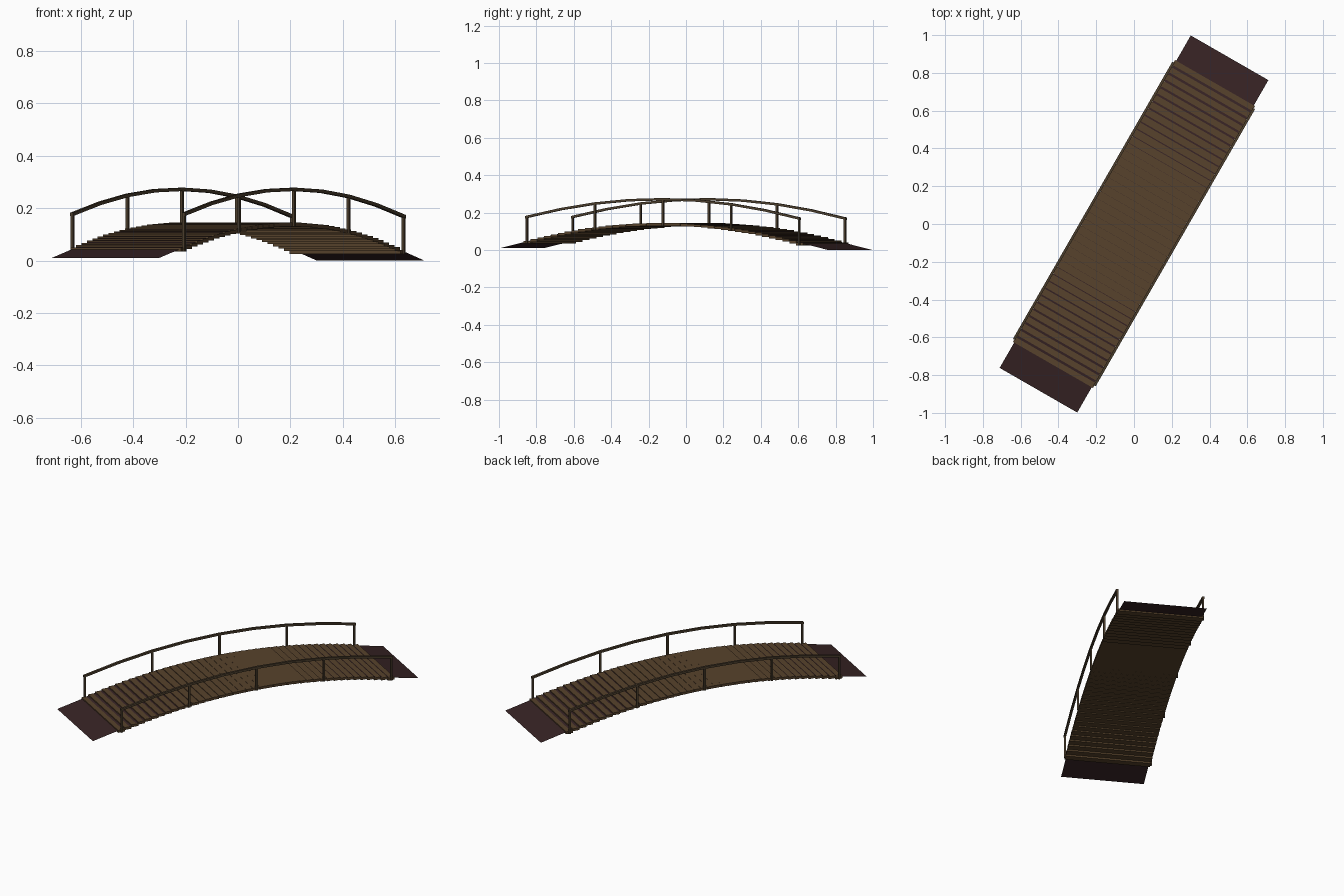
import bpy
import bmesh
from math import radians
from mathutils import Matrix, Vector

cube = bpy.data.objects.get("Cube")
if cube:
    bpy.data.objects.remove(cube)

SPAN = 0.84          # half length between the end posts
END = 1.015          # half length including the ramps
PITCH = 0.042        # plank spacing
PLANK = 0.015        # plank thickness
RAIL_SIDE = 0.246    # sideways offset of the railings
TURN = Matrix.Rotation(radians(60.1), 4, "Z")


def material(name, colour):
    mat = bpy.data.materials.new(name)
    mat.use_nodes = True
    mat.diffuse_color = (*colour, 1)
    mat.node_tree.nodes["Principled BSDF"].inputs["Base Color"].default_value = (*colour, 1)
    return mat


plank_wood = material("plank brown", (0.095, 0.055, 0.025))
rail_wood = material("railing brown", (0.075, 0.05, 0.027))
deck_dark = material("dark red brown", (0.038, 0.017, 0.018))


def arch(u, top):
    """Height of the arch, with the slight lean of the whole bridge."""
    return top - 0.1 * (u / SPAN) ** 2 - 0.005 * u


def finish(name, bm, mat):
    mesh = bpy.data.meshes.new(name)
    bm.to_mesh(mesh)
    bm.free()
    mesh.materials.append(mat)
    obj = bpy.data.objects.new(name, mesh)
    obj.matrix_world = TURN
    bpy.context.collection.objects.link(obj)
    return obj


def add_box(bm, centre, size):
    place = Matrix.Translation(centre) @ Matrix.Diagonal((*size, 1))
    bmesh.ops.create_cube(bm, size=1, matrix=place)


# Curved deck sheet with a sloping ramp at each end
bm = bmesh.new()
path = [(-END, 0.01)]
path += [(i * PITCH, arch(i * PITCH, 0.143)) for i in range(-20, 21)]
path += [(END, 0.0)]
rows = [[bm.verts.new((u, v, z)) for v in (-0.237, 0.237)] for u, z in path]
for a, b in zip(rows, rows[1:]):
    bm.faces.new((a[0], b[0], b[1], a[1]))
finish("deck_sheet", bm, deck_dark)

# Level planks stepping over the arch
bm = bmesh.new()
for i in range(-20, 21):
    u = i * PITCH
    add_box(bm, (u, 0, arch(u, 0.145) - PLANK / 2), (PITCH - 0.001, 0.488, PLANK))
finish("planks", bm, plank_wood)

for name, side in (("left", 1), ("right", -1)):
    v = side * RAIL_SIDE
    # Five posts
    bm = bmesh.new()
    for i in range(-2, 3):
        u = i * SPAN / 2
        low, high = arch(u, 0.145 - PLANK), arch(u, 0.272)
        add_box(bm, (u, v, (low + high) / 2), (0.011, 0.011, high - low))
    finish(name + "_posts", bm, rail_wood)

    # Square handrail swept along the arch
    bm = bmesh.new()
    half = 0.0065
    rings = []
    for i in range(-4, 5):
        u = i * SPAN / 4
        u_end = u + (i // 4 if abs(i) == 4 else 0) * half
        rings.append([bm.verts.new((u_end, v + dv * half, arch(u, 0.272) + dz * half))
                      for dv, dz in ((-1, -1), (1, -1), (1, 1), (-1, 1))])
    for a, b in zip(rings, rings[1:]):
        for k in range(4):
            n = (k + 1) % 4
            bm.faces.new((a[k], a[n], b[n], b[k]))
    bm.faces.new(rings[0])
    bm.faces.new(rings[-1])
    bmesh.ops.recalc_face_normals(bm, faces=bm.faces)
    finish(name + "_handrail", bm, rail_wood)
